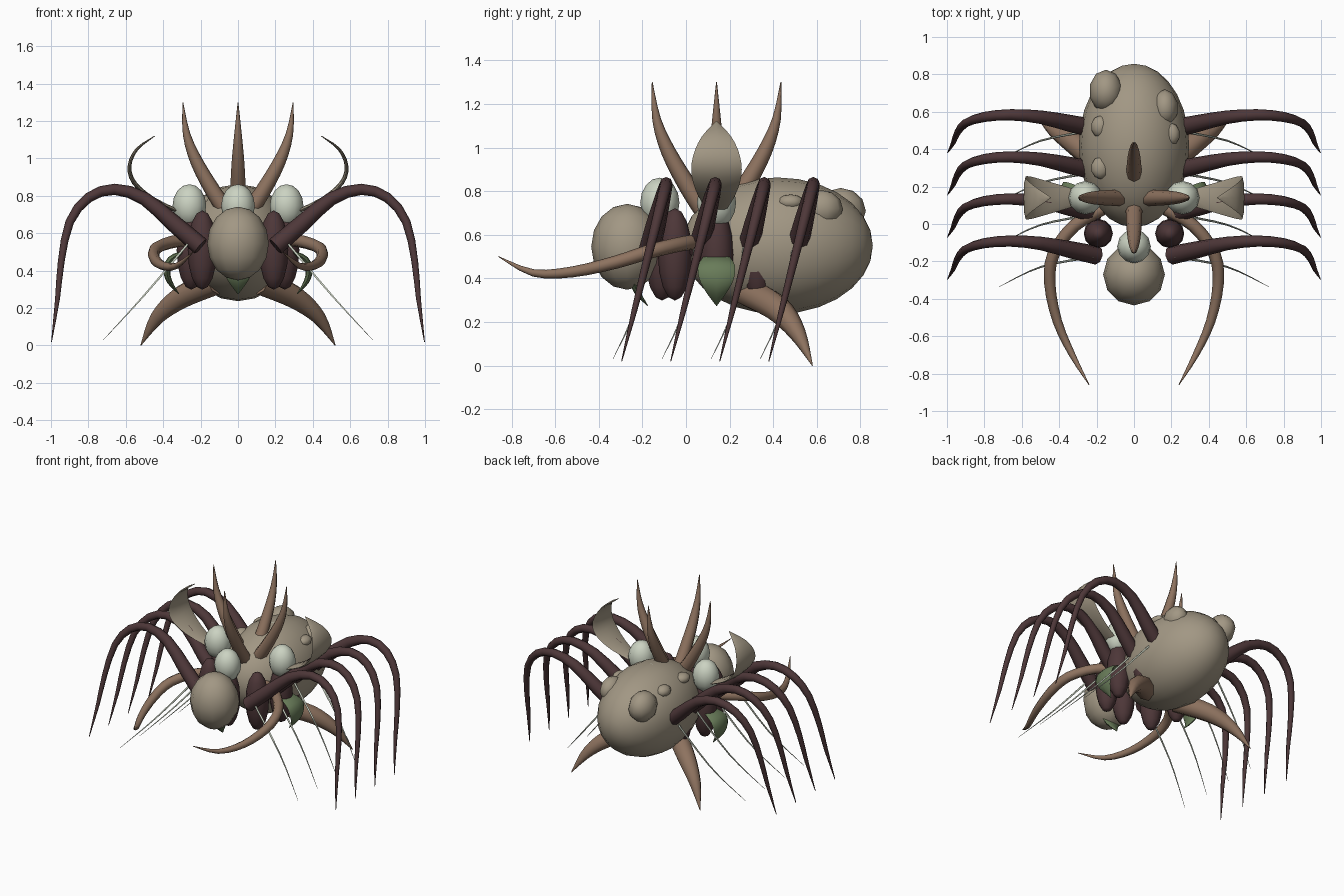
import bpy, bmesh, math
from mathutils import Vector, Matrix

if "Cube" in bpy.data.objects:
    bpy.data.objects.remove(bpy.data.objects["Cube"], do_unlink=True)


def material(name, rgb):
    m = bpy.data.materials.new(name)
    m.use_nodes = True
    m.diffuse_color = (*rgb, 1)
    m.node_tree.nodes["Principled BSDF"].inputs["Base Color"].default_value = (*rgb, 1)
    return m


BEIGE = material("beige_skin", (0.36, 0.31, 0.23))
DARK = material("dark_maroon", (0.075, 0.038, 0.04))
BROWN = material("brown_horn", (0.27, 0.17, 0.115))
GREEN = material("moss_green", (0.14, 0.20, 0.10))
PALE = material("pale_green_white", (0.60, 0.65, 0.54))

HUB = Vector((0, 0.14, 0))  # centre of the radial parts


def finish(name, bm, mat):
    bmesh.ops.recalc_face_normals(bm, faces=bm.faces)
    for f in bm.faces:
        f.smooth = True
    me = bpy.data.meshes.new(name)
    bm.to_mesh(me)
    bm.free()
    me.set_sharp_from_angle(angle=math.radians(60))
    me.materials.append(mat)
    ob = bpy.data.objects.new(name, me)
    bpy.context.collection.objects.link(ob)
    return ob


def ellipsoid(name, center, radii, mat, segs=12, rings=8, along_y=False):
    bm = bmesh.new()
    bmesh.ops.create_uvsphere(bm, u_segments=segs, v_segments=rings, radius=1)
    if along_y:
        bmesh.ops.rotate(bm, verts=bm.verts, matrix=Matrix.Rotation(math.pi / 2, 3, 'X'))
    bmesh.ops.scale(bm, vec=radii, verts=bm.verts)
    bmesh.ops.translate(bm, vec=center, verts=bm.verts)
    return finish(name, bm, mat)


def spline(values, steps):
    """Smooth interpolation through a list of vectors."""
    out = []
    last = len(values) - 1
    for i in range(last):
        p0, p1 = values[max(i - 1, 0)], values[i]
        p2, p3 = values[i + 1], values[min(i + 2, last)]
        for s in range(steps):
            t = s / steps
            out.append(p1 + (p2 - p0) * (t / 2)
                       + (p0 * 2 - p1 * 5 + p2 * 4 - p3) * (t * t / 2)
                       + (p1 * 3 - p0 - p2 * 3 + p3) * (t ** 3 / 2))
    return out + [values[-1]]


def loft(name, path, widths, mat, side, thick=None, sides=8, steps=3):
    """Tapered tube or flattened blade swept along a path."""
    pts = spline([Vector(p) for p in path], steps)
    sizes = spline([Vector((w, t)) for w, t in zip(widths, thick or widths)], steps)
    bm = bmesh.new()
    rings = []
    for i, (p, size) in enumerate(zip(pts, sizes)):
        tangent = (pts[min(i + 1, len(pts) - 1)] - pts[max(i - 1, 0)]).normalized()
        b = (Vector(side) - tangent * tangent.dot(Vector(side))).normalized()
        n = tangent.cross(b)
        ring = []
        for k in range(sides):
            a = math.tau * k / sides
            offset = b * math.cos(a) * max(size.x, 0.001) + n * math.sin(a) * max(size.y, 0.001)
            ring.append(bm.verts.new(p + offset))
        rings.append(ring)
    for r0, r1 in zip(rings, rings[1:]):
        for k in range(sides):
            j = (k + 1) % sides
            bm.faces.new((r0[k], r0[j], r1[j], r1[k]))
    bm.faces.new(rings[0])
    bm.faces.new(rings[-1])
    return finish(name, bm, mat)


def radial(angle, profile):
    """Turn (radius, height) points into a path leaving the hub at an angle."""
    d = Vector((math.cos(angle), math.sin(angle), 0))
    path = [HUB + d * r + Vector((0, 0, z)) for r, z in profile]
    return path, Vector((-d.y, d.x, 0))


# Abdomen, head and back bumps
ellipsoid("abdomen", (0, 0.42, 0.55), (0.295, 0.437, 0.313), BEIGE, 20, 14, True)
ellipsoid("head", (0, -0.27, 0.545), (0.165, 0.165, 0.197), BEIGE)
for x, y, z, rx, ry, rz in [(-0.15, 0.71, 0.71, 0.09, 0.115, 0.105),
                            (0.165, 0.62, 0.72, 0.07, 0.1, 0.085),
                            (-0.18, 0.52, 0.76, 0.05, 0.06, 0.04),
                            (-0.18, 0.3, 0.77, 0.05, 0.06, 0.035),
                            (0.2, 0.48, 0.75, 0.045, 0.06, 0.035)]:
    ellipsoid("back_bump", (x, y, z), (rx, ry, rz), BEIGE, 10, 6)

# Ring of dark upright lobes around the hub
for i in range(8):
    a = math.tau * i / 8
    r = 0.27 if i % 2 else 0.25
    ellipsoid("thorax_lobe", HUB + Vector((math.cos(a) * r, math.sin(a) * r, 0.51)),
              (0.078, 0.078, 0.212), DARK)

# Four-way parts: pale eggs, horns and green petals
for i, where in enumerate(("left", "back", "right", "front")):
    a = math.tau * i / 4
    ellipsoid(where + "_egg", HUB + Vector((math.cos(a) * 0.26, math.sin(a) * 0.26, 0.747)),
              (0.09, 0.09, 0.115), PALE)
    path, side = radial(a, [(0.05, 0.7), (0.13, 0.82), (0.22, 0.98), (0.275, 1.13), (0.295, 1.3)])
    loft(where + "_horn", path, (0.045, 0.042, 0.034, 0.02, 0.002), BROWN, side)
    path, side = radial(a, [(0.29, 0.5), (0.36, 0.46), (0.38, 0.4), (0.365, 0.34), (0.316, 0.275)])
    loft(where + "_petal", path, (0.06, 0.084, 0.08, 0.05, 0.002), GREEN, side,
         (0.01, 0.018, 0.018, 0.014, 0.002))

for s, where in ((1, "left"), (-1, "right")):
    # Curled side fins
    path, side = radial(0 if s > 0 else math.pi,
                        [(0.28, 0.7), (0.45, 0.78), (0.555, 0.87), (0.58, 0.96), (0.54, 1.05), (0.445, 1.12)])
    loft(where + "_fin", path, (0.035, 0.085, 0.114, 0.108, 0.068, 0.002), BEIGE, side,
         (0.01, 0.012, 0.012, 0.01, 0.008, 0.002))

    # Front feelers
    loft(where + "_feeler",
         [(s * 0.17, 0.08, 0.57), (s * 0.32, -0.01, 0.56), (s * 0.43, -0.16, 0.525),
          (s * 0.45, -0.32, 0.475), (s * 0.41, -0.52, 0.43), (s * 0.33, -0.7, 0.425),
          (s * 0.24, -0.86, 0.5)],
         (0.035, 0.034, 0.033, 0.03, 0.025, 0.017, 0.002), BROWN, (0, 0, 1))

    # Rear lower spikes
    loft(where + "_rear_spike",
         [(s * 0.12, 0.28, 0.34), (s * 0.3, 0.42, 0.26), (s * 0.43, 0.51, 0.15), (s * 0.52, 0.58, 0)],
         (0.07, 0.063, 0.04, 0.002), BROWN, (-0.6 * s, 0.8, 0), steps=4)

    # Four arched legs, each with a thin hair beneath
    for i in range(4):
        tip = -0.3 + 0.225 * i
        arch = [(0.2, 0.53), (0.34, 0.65), (0.5, 0.785), (0.66, 0.835), (0.8, 0.79),
                (0.9, 0.66), (0.945, 0.45), (0.965, 0.25), (0.997, 0.02)]
        loft(f"{where}_leg_{i + 1}", [(s * x, tip + 0.25 * z, z) for x, z in arch],
             (0.05, 0.046, 0.036, 0.03, 0.027, 0.023, 0.018, 0.013, 0.002), DARK, (0, 1, 0), steps=2)
        loft(f"{where}_hair_{i + 1}",
             [(s * 0.22, tip + 0.125, 0.6), (s * 0.5, tip + 0.07, 0.27), (s * 0.72, tip - 0.035, 0.03)],
             (0.007, 0.005, 0.001), PALE, (0, 1, 0), sides=6, steps=4)
